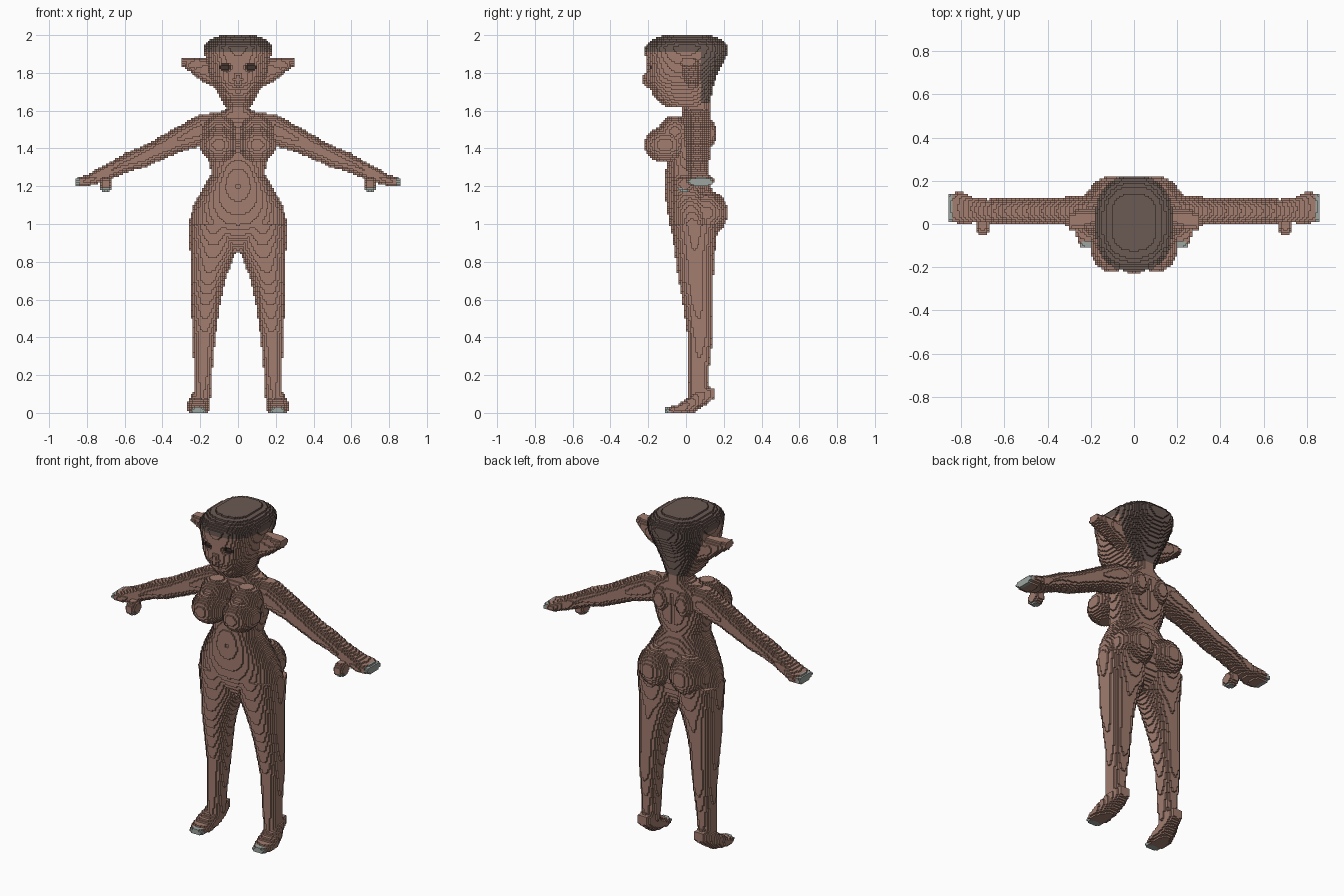
import bpy, bmesh, math

cube = bpy.data.objects.get("Cube")
if cube:
    bpy.data.objects.remove(cube, do_unlink=True)

V = 0.01     # block size
cells = {}   # (i, j, k) -> [part name, colour], only the +x half; mirrored later

COLOURS = {
    "skin": (0.36, 0.205, 0.16),
    "hair": (0.145, 0.10, 0.085),
    "nails": (0.34, 0.38, 0.35),
    "eyes": (0.055, 0.035, 0.03),
}
names = list(COLOURS)
materials = []
for name, rgb in COLOURS.items():
    m = bpy.data.materials.new(name)
    m.use_nodes = True
    m.diffuse_color = (*rgb, 1)
    bsdf = m.node_tree.nodes["Principled BSDF"]
    bsdf.inputs["Base Color"].default_value = (*rgb, 1)
    bsdf.inputs["Roughness"].default_value = 0.8
    materials.append(m)


def span(c, r):
    """Block indices whose centres lie within r of c."""
    return range(math.ceil((c - r) / V - 0.5), math.floor((c + r) / V - 0.5) + 1)


def put(cell, part, colour):
    if cell[0] >= 0 and cell[2] >= 0:
        cells.setdefault(cell, [part, colour])


def loft(part, axis, sections, power=2.0, colour="skin"):
    """Fill rounded cross-sections (t, cu, cv, ru, rv) along an axis.
    The two other axes are taken in x, y, z order."""
    ua, va = [a for a in range(3) if a != axis]
    sections = sorted(sections)
    for a, b in zip(sections, sections[1:]):
        for t in range(math.ceil(a[0] / V - 0.5), math.ceil(b[0] / V - 0.5)):
            f = ((t + 0.5) * V - a[0]) / (b[0] - a[0])
            cu, cv, ru, rv = [p + (q - p) * f for p, q in zip(a[1:], b[1:])]
            for u in span(cu, ru):
                du = abs((u + 0.5) * V - cu) / ru
                half = rv * max(0, 1 - du ** power) ** (1 / power)
                for v in span(cv, half):
                    cell = [0, 0, 0]
                    cell[axis], cell[ua], cell[va] = t, u, v
                    put(tuple(cell), part, colour)


def ball(c, r):
    """Block indices inside an ellipsoid."""
    for i in span(c[0], r[0]):
        for j in span(c[1], r[1]):
            d = ((i + .5) * V - c[0]) ** 2 / r[0] ** 2 + ((j + .5) * V - c[1]) ** 2 / r[1] ** 2
            for k in span(c[2], r[2] * math.sqrt(max(0, 1 - d))):
                yield i, j, k


def add(part, c, r, colour="skin"):
    for cell in ball(c, r):
        put(cell, part, colour)


def carve(c, r):
    for cell in ball(c, r):
        cells.pop(cell, None)


def paint(c, r, colour):
    for cell in ball(c, r):
        if cell in cells:
            cells[cell][1] = colour


# Head: chin up to the flat-topped crown
loft("head", 2, [
    (1.62, 0, 0.01, .065, .11), (1.64, 0, -.005, .08, .135), (1.68, 0, -.02, .10, .155),
    (1.75, 0, -.03, .135, .18), (1.80, 0, -.02, .155, .19), (1.86, 0, -.005, .168, .205),
    (1.89, 0, 0, .175, .215), (1.94, 0, .002, .18, .22), (1.965, 0, .005, .16, .20),
    (1.985, 0, .008, .135, .165), (2.0, 0, .01, .09, .12)], 2.6)
add("head", (0, -.20, 1.765), (.028, .03, .045))          # nose
carve((.072, -.215, 1.83), (.045, .035, .026))            # eye sockets
paint((.072, -.19, 1.83), (.036, .05, .018), "eyes")
carve((0, -.197, 1.70), (.05, .03, .008))                 # mouth
# Hair covers the crown and the back of the head
for (i, j, k), entry in cells.items():
    y, z = (j + .5) * V, (k + .5) * V
    if z > 1.905 or (y > .075 and z > 1.64):
        entry[1] = "hair"

# Ears: pointed, cupped at the front
loft("ears", 0, [(.10, .03, 1.79, .05, .085), (.20, .03, 1.822, .05, .06),
                 (.25, .02, 1.845, .05, .04), (.30, .01, 1.86, .035, .022)])
carve((.225, -.035, 1.843), (.05, .03, .025))

# Torso: neck, shoulders, waist and hips
loft("torso", 2, [
    (.85, 0, .045, .08, .05), (.93, 0, .04, .25, .10), (1.0, 0, .035, .262, .122),
    (1.1, 0, .025, .235, .128), (1.2, 0, .01, .18, .122), (1.27, 0, 0, .14, .11),
    (1.36, 0, .02, .162, .11), (1.45, 0, .035, .18, .10), (1.53, 0, .05, .19, .088),
    (1.57, 0, .055, .15, .078), (1.595, 0, .055, .09, .073), (1.61, 0, .055, .065, .075),
    (1.68, 0, .055, .06, .075)], 2.2)
add("torso", (.102, -.11, 1.42), (.10, .112, .095))       # bust
add("torso", (.10, -.06, 1.49), (.09, .085, .085))        # upper chest
add("torso", (.105, .105, 1.06), (.115, .117, .12))       # seat
add("torso", (.075, .115, 1.48), (.055, .048, .075))      # shoulder blades
carve((0, .16, 1.42), (.018, .045, .14))                  # spine groove
carve((0, -.115, 1.20), (.014, .015, .02))                # navel

# Legs
loft("legs", 2, [
    (.08, .19, .065, .045, .05), (.2, .185, .065, .046, .055), (.4, .18, .075, .06, .066),
    (.6, .17, .06, .08, .08), (.7, .16, .052, .092, .092), (.8, .142, .047, .11, .10),
    (.86, .13, .047, .125, .108), (1.0, .13, .045, .13, .128)], 2.2)

# Feet: heel raised, toes flat
loft("feet", 1, [
    (-.11, .21, .012, .035, .014), (-.05, .212, .02, .058, .022), (0, .21, .035, .06, .037),
    (.05, .202, .06, .052, .055), (.10, .19, .09, .045, .05), (.15, .19, .105, .03, .028)], 2.5)
paint((.21, -.115, .01), (.06, .045, .025), "nails")

# Arms
loft("arms", 0, [
    (.10, .06, 1.51, .06, .08), (.20, .06, 1.495, .07, .085), (.30, .06, 1.455, .066, .072),
    (.40, .06, 1.405, .062, .065), (.50, .06, 1.355, .06, .058), (.60, .06, 1.322, .056, .052),
    (.68, .06, 1.28, .055, .045)])

# Hands with a thumb pointing forward and down
loft("hands", 0, [
    (.68, .06, 1.28, .055, .045), (.75, .065, 1.25, .06, .038),
    (.80, .075, 1.23, .074, .03), (.86, .078, 1.222, .062, .02)], 2.4)
add("hands", (.70, -.005, 1.21), (.035, .05, .04))
paint((.87, .08, 1.22), (.035, .10, .05), "nails")
paint((.70, -.03, 1.175), (.04, .04, .018), "nails")


def build(part):
    """Make the visible block faces of one part and mirror them across x."""
    bm = bmesh.new()
    verts = {}
    for cell, (owner, colour) in cells.items():
        if owner != part:
            continue
        for axis in range(3):
            for side in (0, 1):
                near = list(cell)
                near[axis] += 2 * side - 1
                if tuple(near) in cells or near[0] < 0:
                    continue
                quad = []
                for du, dv in ((0, 0), (1, 0), (1, 1), (0, 1)):
                    p = list(cell)
                    p[axis] += side
                    p[(axis + 1) % 3] += du
                    p[(axis + 2) % 3] += dv
                    p = tuple(p)
                    if p not in verts:
                        verts[p] = bm.verts.new([n * V for n in p])
                    quad.append(verts[p])
                face = bm.faces.new(quad if side else quad[::-1])
                face.material_index = names.index(colour)
    mesh = bpy.data.meshes.new(part)
    bm.to_mesh(mesh)
    bm.free()
    for m in materials:
        mesh.materials.append(m)
    obj = bpy.data.objects.new(part, mesh)
    bpy.context.scene.collection.objects.link(obj)
    mirror = obj.modifiers.new("Mirror", "MIRROR")
    mirror.merge_threshold = 0.0005


for part in ("head", "ears", "torso", "arms", "hands", "legs", "feet"):
    build(part)
